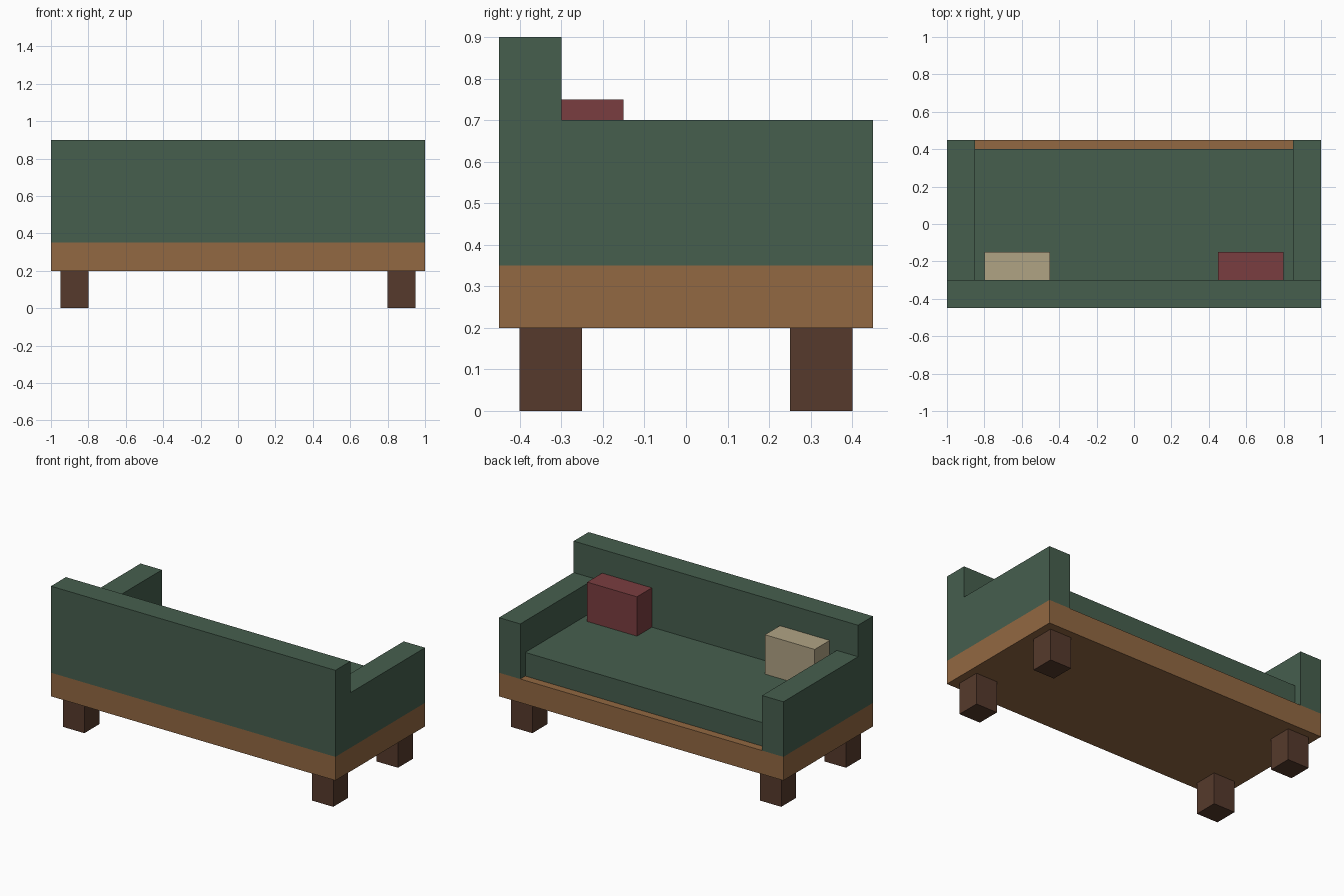
import bpy
import bmesh
from mathutils import Vector

default = bpy.data.objects.get("Cube")
if default:
    bpy.data.objects.remove(default, do_unlink=True)


def material(name, r, g, b):
    mat = bpy.data.materials.new(name)
    mat.use_nodes = True
    mat.diffuse_color = (r, g, b, 1)
    bsdf = next(n for n in mat.node_tree.nodes if n.type == 'BSDF_PRINCIPLED')
    bsdf.inputs["Base Color"].default_value = (r, g, b, 1)
    return mat


def box(name, low, high, mat):
    """Axis-aligned box between two opposite corners."""
    low, high = Vector(low), Vector(high)
    centre, size = (low + high) / 2, high - low
    bm = bmesh.new()
    bmesh.ops.create_cube(bm, size=1)
    bmesh.ops.scale(bm, vec=size, verts=bm.verts)
    mesh = bpy.data.meshes.new(name)
    bm.to_mesh(mesh)
    bm.free()
    mesh.materials.append(mat)
    obj = bpy.data.objects.new(name, mesh)
    obj.location = centre
    bpy.context.collection.objects.link(obj)
    return obj


green = material("green fabric", 0.061, 0.114, 0.076)
wood = material("light wood", 0.287, 0.138, 0.054)
dark_wood = material("dark wood", 0.093, 0.042, 0.025)
red = material("red fabric", 0.195, 0.048, 0.051)
cream = material("cream fabric", 0.434, 0.366, 0.231)

# Wooden frame and upholstery
box("base_frame", (-1, -0.45, 0.2), (1, 0.45, 0.35), wood)
box("backrest", (-1, -0.45, 0.35), (1, -0.3, 0.9), green)
box("seat_cushion", (-0.85, -0.3, 0.35), (0.85, 0.4, 0.5), green)

# Arms and legs on both sides
for side, x_arm, x_leg in (("left", 0.85, 0.8), ("right", -1, -0.95)):
    box(f"{side}_arm", (x_arm, -0.3, 0.35), (x_arm + 0.15, 0.45, 0.7), green)
    for end, y in (("front", -0.4), ("back", 0.25)):
        box(f"{end}_{side}_leg", (x_leg, y, 0), (x_leg + 0.15, y + 0.15, 0.2), dark_wood)

# Throw pillows leaning on the backrest
box("left_pillow", (0.45, -0.3, 0.5), (0.8, -0.15, 0.75), red)
box("right_pillow", (-0.8, -0.3, 0.5), (-0.45, -0.15, 0.75), cream)
